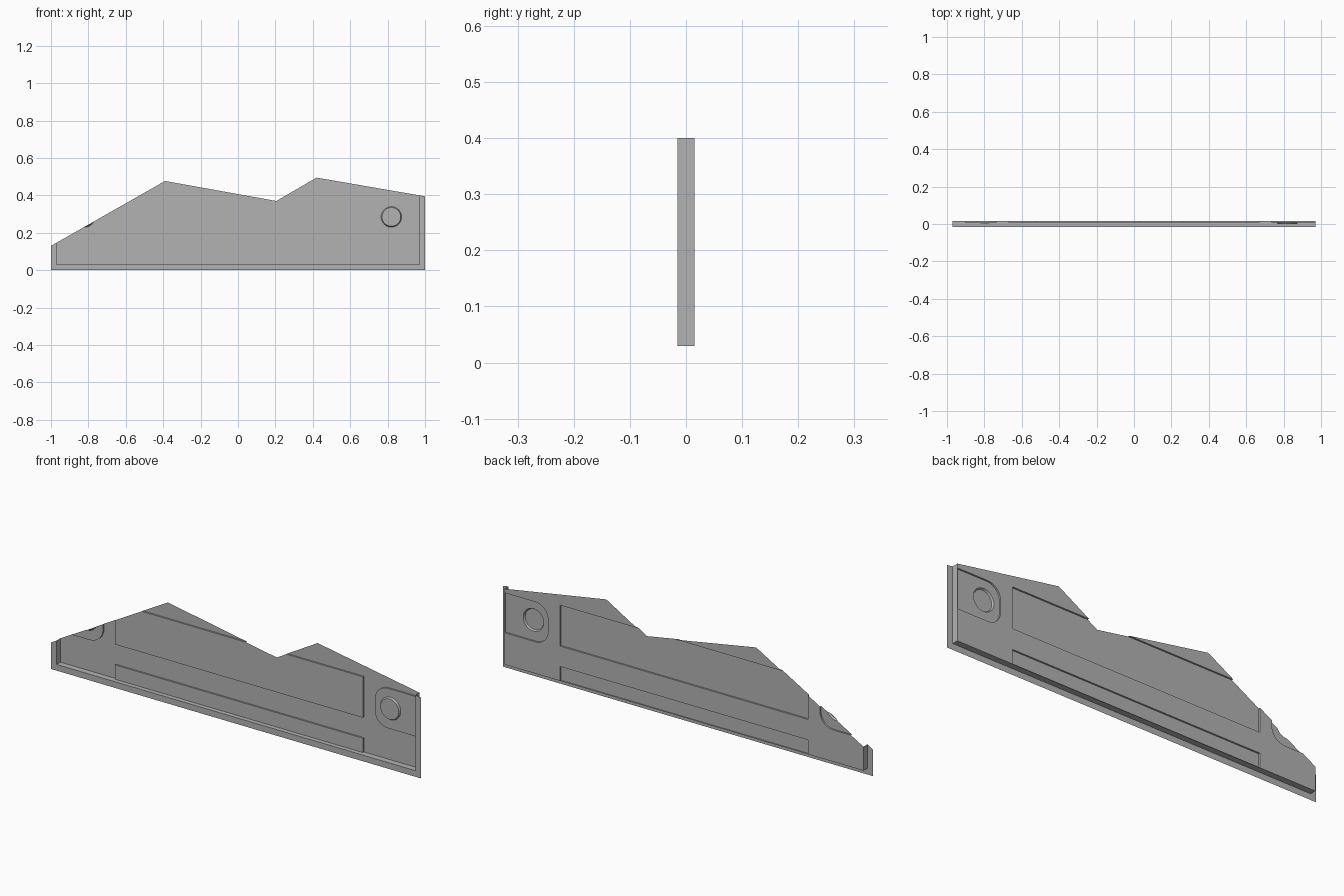
import bpy, bmesh, math
from mathutils import Vector

cube = bpy.data.objects.get("Cube")
if cube:
    bpy.data.objects.remove(cube, do_unlink=True)

FRONT, BACK = -0.015, 0.015       # rim plane and recessed sheet plane
RAISED, BOSS = 0.007, -0.001      # raised panels and round bosses
SIDE, FLOOR, TOP = 0.97, 0.03, 0.6
PANEL = 0.67

# Broken upper edge, split at the notch
SPLIT = 0.205
LEFT_EDGE = [(-1, 0.13), (-0.39, 0.477), (SPLIT, 0.37)]
RIGHT_EDGE = [(SPLIT, 0.37), (0.42, 0.495), (1, 0.395)]

grey = bpy.data.materials.new("panel grey")
grey.use_nodes = True
colour = (0.45, 0.45, 0.45, 1)
grey.diffuse_color = colour
grey.node_tree.nodes["Principled BSDF"].inputs["Base Color"].default_value = colour


def rect(x0, x1, z0, z1):
    return [(x0, z0), (x1, z0), (x1, z1), (x0, z1)]


def circle(cx, cz, r, n=32):
    steps = [2 * math.pi * i / n for i in range(n)]
    return [(cx + r * math.cos(a), cz + r * math.sin(a)) for a in steps]


def mirrored(points):
    return [(-x, z) for x, z in points]


def sheet(bm, y, *loops):
    """Flat sheet from an outline and optional holes."""
    edges = []
    for loop in loops:
        vs = [bm.verts.new((x, y, z)) for x, z in loop]
        edges += [bm.edges.new((vs[i - 1], vs[i])) for i in range(len(vs))]
    bmesh.ops.triangle_fill(bm, edges=edges, use_beauty=True, normal=(0, -1, 0))


def wall(bm, a, ya, b, yb, closed=True):
    """Strip of quads joining two matching paths."""
    va = [bm.verts.new((x, ya, z)) for x, z in a]
    vb = [bm.verts.new((x, yb, z)) for x, z in b]
    for i in range(0 if closed else 1, len(a)):
        bm.faces.new((va[i - 1], va[i], vb[i], vb[i - 1]))


def finish(name, bm):
    """Trim to the broken edge, face the front and make the object."""
    bmesh.ops.remove_doubles(bm, verts=bm.verts, dist=1e-5)
    bmesh.ops.recalc_face_normals(bm, faces=bm.faces)
    if max(bm.faces, key=lambda f: f.calc_area() * abs(f.normal.y)).normal.y > 0:
        bmesh.ops.reverse_faces(bm, faces=bm.faces)
    bmesh.ops.dissolve_limit(bm, angle_limit=0.01, verts=bm.verts, edges=bm.edges)
    bmesh.ops.triangulate(bm, faces=[f for f in bm.faces if len(f.verts) > 4])
    joined = bmesh.new()
    mesh = bpy.data.meshes.new(name)
    for edge, side in ((LEFT_EDGE, 1), (RIGHT_EDGE, -1)):
        half = bm.copy()
        cuts = [((SPLIT, 0), (side, 0))]
        for (x0, z0), (x1, z1) in zip(edge, edge[1:]):
            cuts.append(((x0, z0), (z0 - z1, x1 - x0)))
        for (px, pz), (nx, nz) in cuts:
            geom = half.verts[:] + half.edges[:] + half.faces[:]
            bmesh.ops.bisect_plane(half, geom=geom, dist=1e-6, clear_outer=True,
                                   plane_co=(px, 0, pz),
                                   plane_no=Vector((nx, 0, nz)).normalized())
        half.to_mesh(mesh)
        joined.from_mesh(mesh)
        half.free()
    bmesh.ops.remove_doubles(joined, verts=joined.verts, dist=1e-5)
    joined.to_mesh(mesh)
    joined.free()
    bm.free()
    mesh.materials.append(grey)
    obj = bpy.data.objects.new(name, mesh)
    bpy.context.collection.objects.link(obj)
    return obj


# Rounded end mount, open towards the rim
R, MX, MLOW, MHIGH = 0.07, 0.735, 0.185, 0.38
mount = [(SIDE, MLOW)]
for cz, start in ((MLOW + R, 270), (MHIGH - R, 180)):
    for i in range(9):
        a = math.radians(start - i * 90 / 8)
        mount.append((MX + R + R * math.cos(a), cz + R * math.sin(a)))
mount.append((SIDE, MHIGH))

upper = rect(-PANEL, PANEL, 0.2, 0.4)
lower = rect(-PANEL, PANEL, FLOOR, 0.1)

# Flat outer rim with the step back to the sheet
bm = bmesh.new()
inner = [(-SIDE, TOP), (-SIDE, FLOOR), (SIDE, FLOOR), (SIDE, TOP)]
outer = [(-1, TOP), (-1, 0), (1, 0), (1, TOP)]
wall(bm, outer, FRONT, inner, FRONT, closed=False)
wall(bm, inner, FRONT, inner, BACK, closed=False)
finish("rim", bm)

# Recessed sheet with openings for the raised parts
bm = bmesh.new()
half = [(PANEL, 0.1), (PANEL, FLOOR), (SIDE, FLOOR)] + mount + [(SIDE, TOP)]
sheet(bm, BACK, half + mirrored(half)[::-1], upper)
finish("back_sheet", bm)

# Raised long panels
for name, outline in (("upper_panel", upper), ("lower_panel", lower)):
    bm = bmesh.new()
    sheet(bm, RAISED, outline)
    wall(bm, outline, RAISED, outline, BACK)
    finish(name, bm)

# End mounts with round bosses
for name, flip in (("left", lambda p: p), ("right", mirrored)):
    outline = flip(mount)
    base, cap = flip(circle(0.82, 0.285, 0.055)), flip(circle(0.82, 0.285, 0.05))
    bm = bmesh.new()
    sheet(bm, RAISED, outline, base)
    wall(bm, outline, RAISED, outline, BACK, closed=False)
    finish(name + "_mount", bm)
    bm = bmesh.new()
    sheet(bm, BOSS, cap)
    wall(bm, base, RAISED, cap, BOSS)
    boss = finish(name + "_boss", bm)
    bpy.ops.object.select_all(action="DESELECT")
    boss.select_set(True)
    bpy.context.view_layer.objects.active = boss
    bpy.ops.object.shade_smooth_by_angle(angle=math.radians(30))
